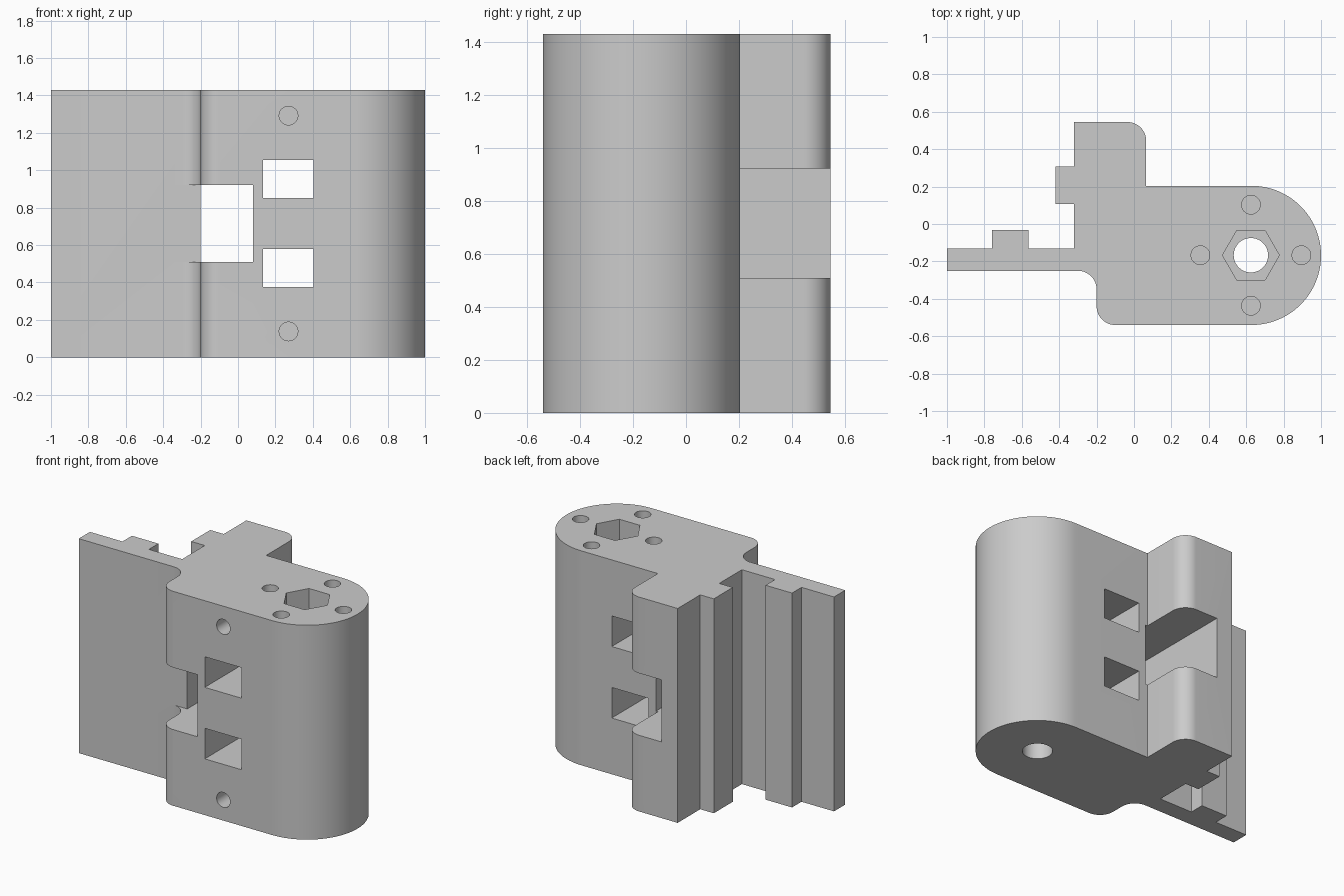
import bpy, bmesh
from math import sin, cos, pi
from mathutils import Vector, Matrix

if "Cube" in bpy.data.objects:
    bpy.data.objects.remove(bpy.data.objects["Cube"])

H = 1.43                       # height of the extruded body
BOLT = Vector((0.625, -0.167))  # axis of the bolt

grey = bpy.data.materials.new("plain_grey")
grey.use_nodes = True
colour = (0.6, 0.6, 0.6, 1)
grey.diffuse_color = colour
grey.node_tree.nodes["Principled BSDF"].inputs["Base Color"].default_value = colour


def make_object(name, bm):
    bmesh.ops.recalc_face_normals(bm, faces=bm.faces)
    mesh = bpy.data.meshes.new(name)
    bm.to_mesh(mesh)
    bm.free()
    mesh.materials.append(grey)
    obj = bpy.data.objects.new(name, mesh)
    bpy.context.collection.objects.link(obj)
    return obj


def rounded_outline(corners):
    """Turn (x, y, radius) right-angle corners into outline points."""
    points = []
    for i, (x, y, r) in enumerate(corners):
        c = Vector((x, y))
        if not r:
            points.append(c)
            continue
        to_prev = (Vector(corners[i - 1][:2]) - c).normalized()
        to_next = (Vector(corners[(i + 1) % len(corners)][:2]) - c).normalized()
        centre = c + r * (to_prev + to_next)
        steps = 32 if r > 0.2 else 16
        for k in range(steps + 1):
            t = pi / 2 * k / steps
            points.append(centre - r * (to_next * cos(t) + to_prev * sin(t)))
    return points


def extrude_outline(name, points, height):
    bm = bmesh.new()
    clean = [p for i, p in enumerate(points) if (p - points[i - 1]).length > 1e-4]
    face = bm.faces.new([bm.verts.new((p.x, p.y, 0)) for p in clean])
    ext = bmesh.ops.extrude_face_region(bm, geom=[face])
    top = [v for v in ext["geom"] if isinstance(v, bmesh.types.BMVert)]
    bmesh.ops.translate(bm, verts=top, vec=(0, 0, height))
    return make_object(name, bm)


def cut(body, bm):
    cutter = make_object("cutter", bm)
    cutter.hide_render = True
    mod = body.modifiers.new("cut", "BOOLEAN")
    mod.operation, mod.solver, mod.object = "DIFFERENCE", "EXACT", cutter
    bpy.ops.object.modifier_apply(modifier=mod.name)
    bpy.data.objects.remove(cutter)


def cut_box(body, low, high):
    low, high = Vector(low), Vector(high)
    bm = bmesh.new()
    bmesh.ops.create_cube(bm, size=1, matrix=Matrix.Translation((low + high) / 2)
                          @ Matrix.Diagonal((*(high - low), 1)))
    cut(body, bm)


def cut_hole(body, centre, radius, length, axis="Z", sides=40):
    turn = Matrix.Rotation(pi / 2, 4, "X") if axis == "Y" else Matrix()
    if sides == 6:             # points of the hexagon lie along x
        turn = Matrix.Rotation(pi / 2, 4, "Z")
    bm = bmesh.new()
    bmesh.ops.create_cone(bm, cap_ends=True, segments=sides, radius1=radius,
                          radius2=radius, depth=length,
                          matrix=Matrix.Translation(centre) @ turn)
    if sides == 6:
        right = max(v.co.x for v in bm.verts) - centre[0]
        if right < radius * 0.95:
            bmesh.ops.rotate(bm, verts=bm.verts, cent=centre,
                             matrix=Matrix.Rotation(pi / 6, 3, "Z"))
    cut(body, bm)


# Bracket body: plate with rib, rear block with key, and rounded nose
corners = [
    (-1, -0.25, 0), (-0.2, -0.25, 0.1), (-0.2, -0.54, 0.1),
    (1, -0.54, 0.372), (1, 0.204, 0.372), (0.065, 0.204, 0),
    (0.065, 0.545, 0.1), (-0.32, 0.545, 0), (-0.32, 0.307, 0),
    (-0.42, 0.307, 0), (-0.42, 0.107, 0), (-0.32, 0.107, 0),
    (-0.32, -0.132, 0), (-0.565, -0.132, 0), (-0.565, -0.032, 0),
    (-0.76, -0.032, 0), (-0.76, -0.132, 0), (-1, -0.132, 0),
]
body = extrude_outline("bracket_body", rounded_outline(corners), H)
bpy.context.view_layer.objects.active = body
body.select_set(True)

# Central slot right through, with the front fillet cleared beside it
cut_box(body, (-0.2, -0.8, 0.508), (0.08, 0.8, 0.922))
cut_box(body, (-0.35, -0.8, 0.508), (-0.1, -0.25, 0.922))

# Two strap windows
for z in (0.375, 0.852):
    cut_box(body, (0.133, -0.8, z), (0.405, 0.8, z + 0.204))

# Blind screw holes in the front
for z in (0.138, H - 0.138):
    cut_hole(body, (0.27, -0.54, z), 0.05, 0.6, "Y")

# Blind screw holes in the top, around the bolt
for k in range(4):
    a = k * pi / 2
    cut_hole(body, (BOLT.x + 0.27 * cos(a), BOLT.y + 0.27 * sin(a), H), 0.05, 0.6)

# Bolt bore and hexagonal nut pocket
cut_hole(body, (*BOLT, H / 2), 0.092, H + 0.4, sides=48)
cut_hole(body, (*BOLT, H), 0.152, 0.6, sides=6)

bpy.ops.object.shade_smooth_by_angle(angle=pi / 6)
